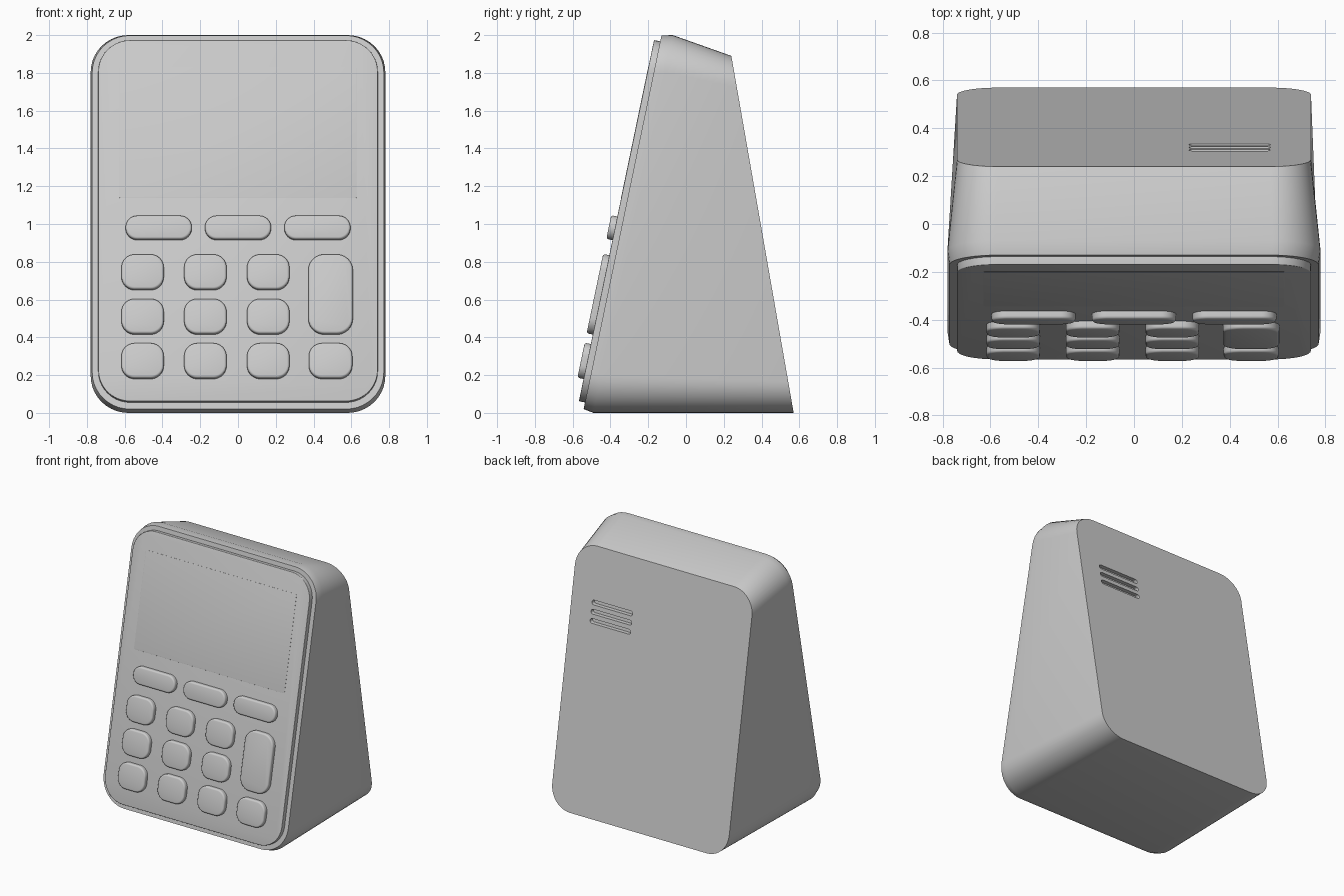
import bpy, bmesh, math
from mathutils import Vector

cube = bpy.data.objects.get("Cube")
if cube:
    bpy.data.objects.remove(cube, do_unlink=True)

grey = bpy.data.materials.new("light_grey_plastic")
grey.use_nodes = True
colour = (0.6, 0.6, 0.6, 1)
grey.diffuse_color = colour
grey.node_tree.nodes["Principled BSDF"].inputs["Base Color"].default_value = colour

TILT = math.atan(0.208)                       # lean of the front face
UP = Vector((0, math.sin(TILT), math.cos(TILT)))
OUT = Vector((0, -math.cos(TILT), math.sin(TILT)))


def ring(x, half_w, bottom, top, r, steps=10):
    """Rounded rectangle standing between a bottom and a top (y, z) point."""
    b, t = Vector((x, *bottom)), Vector((x, *top))
    mid, axis, half_h = (b + t) / 2, (t - b).normalized(), (t - b).length / 2
    r = min(r, half_w * 0.999, half_h * 0.999)
    pts = []
    for k, (sx, sy) in enumerate(((1, 1), (-1, 1), (-1, -1), (1, -1))):
        for i in range(steps + 1):
            a = math.pi / 2 * (k + i / steps)
            u = sx * (half_w - r) + r * math.cos(a)
            v = sy * (half_h - r) + r * math.sin(a)
            pts.append(mid + Vector((u, 0, 0)) + axis * v)
    return pts


def loft(bm, rings):
    """Closed solid through matching rings."""
    loops = [[bm.verts.new(p) for p in pts] for pts in rings]
    for a, b in zip(loops, loops[1:]):
        for i in range(len(a)):
            j = (i + 1) % len(a)
            bm.faces.new((a[i], a[j], b[j], b[i]))
    bm.faces.new(loops[0])
    bm.faces.new(loops[-1])


def finish(name, bm):
    bmesh.ops.recalc_face_normals(bm, faces=bm.faces[:])
    mesh = bpy.data.meshes.new(name)
    bm.to_mesh(mesh)
    bm.free()
    mesh.materials.append(grey)
    obj = bpy.data.objects.new(name, mesh)
    bpy.context.collection.objects.link(obj)
    return obj


def smooth(obj):
    bpy.ops.object.select_all(action='DESELECT')
    obj.select_set(True)
    bpy.context.view_layer.objects.active = obj
    bpy.ops.object.shade_smooth_by_angle(angle=math.radians(32))


def slab(name, x, z0, z1, half_w, start, end, r, bevel):
    """Rounded plate on the leaning front, from depth start to depth end."""
    def section(depth, inset):
        ends = []
        for z in (z0 + inset, z1 - inset):
            p = Vector((0, -0.542 + 0.208 * (z - 0.02), z)) + OUT * depth
            ends.append((p.y, p.z))
        return ring(x, half_w - inset, *ends, r - inset)
    bm = bmesh.new()
    rings = [section(start, 0)]
    for i in range(4):
        a = math.pi / 6 * i
        rings.append(section(end - bevel * (1 - math.sin(a)), bevel * (1 - math.cos(a))))
    loft(bm, rings)
    obj = finish(name, bm)
    smooth(obj)
    return obj


# Wedge-shaped housing with a short lip behind the front face
bm = bmesh.new()
loft(bm, [ring(0, 0.772, (-0.542, 0.02), (-0.13, 1.998), 0.2),
          ring(0, 0.78, (-0.49, 0), (-0.07, 2.0), 0.2),
          ring(0, 0.74, (0.57, 0), (0.24, 1.89), 0.17)])
housing = finish("housing", bm)

# Three vent slots cut in the upper back
bm = bmesh.new()
for z in (1.365, 1.43, 1.495):
    y = 0.24 + (1.89 - z) * 0.1746
    loft(bm, [ring(0.4, 0.17, (y + d + 0.003, z - 0.017), (y + d - 0.003, z + 0.017), 0.016, 5)
              for d in (-0.03, 0.05)])
cutter = finish("vent_cutter", bm)
cutter.hide_render = True
cut = housing.modifiers.new("vents", 'BOOLEAN')
cut.object = cutter
cut.operation = 'DIFFERENCE'
cut.solver = 'EXACT'
bpy.context.view_layer.objects.active = housing
bpy.ops.object.modifier_apply(modifier=cut.name)
bpy.data.objects.remove(cutter, do_unlink=True)
smooth(housing)

# Front panel and flush screen
FACE = 0.033
slab("front_panel", 0, 0.055, 1.967, 0.74, -0.01, FACE, 0.17, 0.004)
slab("screen", 0, 1.13, 1.825, 0.63, FACE - 0.005, FACE + 0.001, 0.01, 0.0005)


def key(name, x, z0, z1, half_w, r):
    slab(name, x, z0 - 0.012, z1 - 0.012, half_w, FACE - 0.01, FACE + 0.033, r, 0.012)


# Function keys
for i, x in enumerate((-0.42, 0, 0.42)):
    key(f"function_key_{i + 1}", x, 0.92, 1.045, 0.175, 0.062)

# Number keys
for row, z in enumerate((0.185, 0.42, 0.655)):
    for col, x in enumerate((-0.505, -0.173, 0.16)):
        key(f"number_key_{row + 1}_{col + 1}", x, z, z + 0.185, 0.112, 0.07)

# Right column: one small key and one tall key
key("corner_key", 0.49, 0.185, 0.37, 0.115, 0.07)
key("tall_key", 0.49, 0.42, 0.84, 0.118, 0.085)
